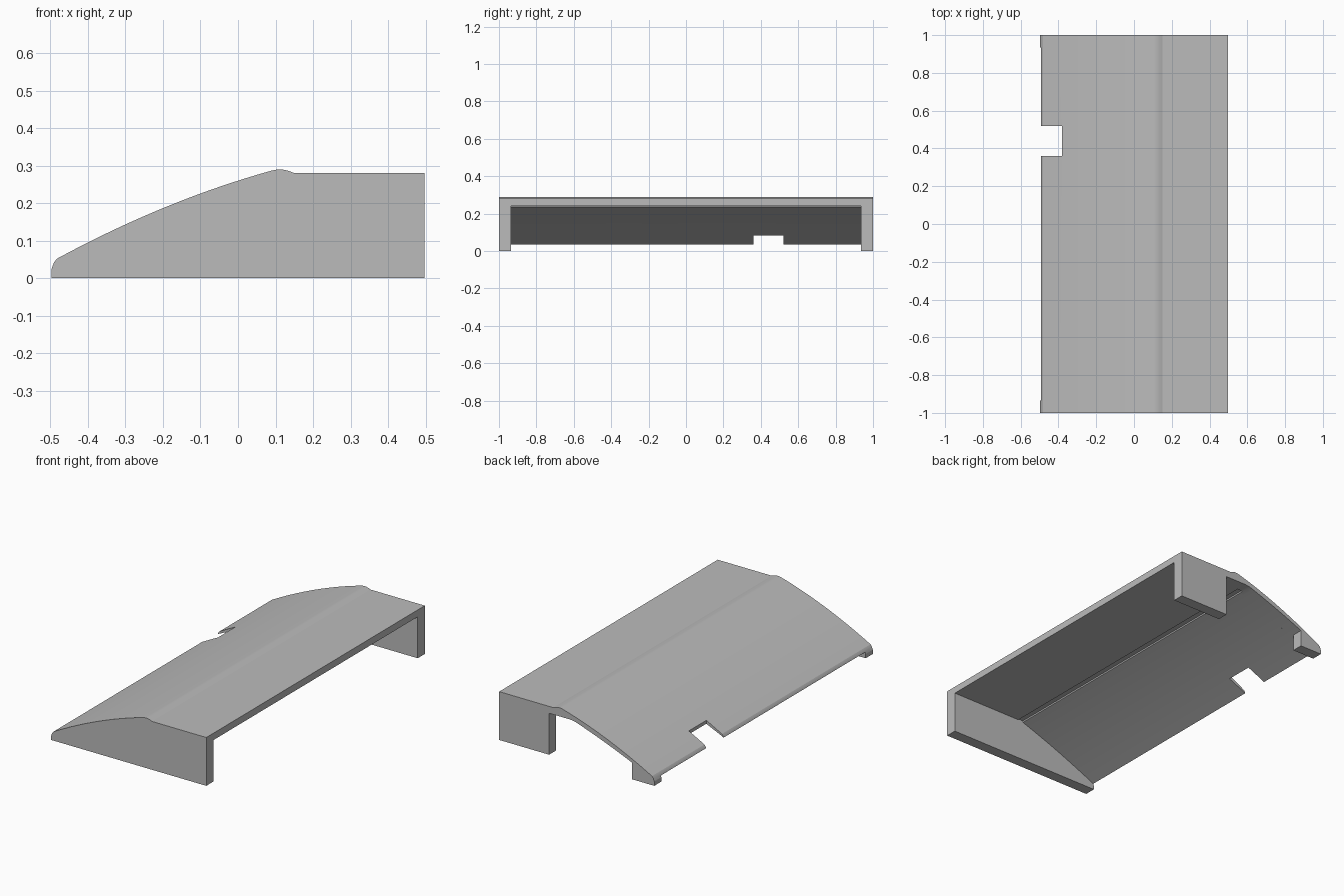
import bpy, bmesh, math

cube = bpy.data.objects.get("Cube")
if cube:
    bpy.data.objects.remove(cube, do_unlink=True)

HALF_W, HALF_L, WALL = 0.497, 1.0, 0.065
STEPS = 16

grey = bpy.data.materials.new("plain grey")
grey.use_nodes = True
grey.diffuse_color = (0.5, 0.5, 0.5, 1)
grey.node_tree.nodes["Principled BSDF"].inputs["Base Color"].default_value = (0.5, 0.5, 0.5, 1)


def outer(x):
    return 0.26 + 0.32 * x - 0.23 * x * x


def inner(x):
    return 0.232 + 0.337 * x - 0.13 * x * x


def arc(func, start, end):
    xs = [start + (end - start) * i / STEPS for i in range(STEPS + 1)]
    return [(x, func(x)) for x in xs]


def extrude_profile(name, profile, y0, y1):
    """Extrude an x-z outline along y into a closed solid."""
    bm = bmesh.new()
    face = bm.faces.new([bm.verts.new((x, y0, z)) for x, z in profile])
    result = bmesh.ops.extrude_face_region(bm, geom=[face])
    moved = [v for v in result["geom"] if isinstance(v, bmesh.types.BMVert)]
    bmesh.ops.translate(bm, verts=moved, vec=(0, y1 - y0, 0))
    bmesh.ops.recalc_face_normals(bm, faces=bm.faces)
    mesh = bpy.data.meshes.new(name)
    bm.to_mesh(mesh)
    bm.free()
    mesh.materials.append(grey)
    obj = bpy.data.objects.new(name, mesh)
    bpy.context.collection.objects.link(obj)
    return obj


def cut(target, cutter):
    cutter.hide_render = True
    mod = target.modifiers.new(cutter.name, 'BOOLEAN')
    mod.operation = 'DIFFERENCE'
    mod.solver = 'EXACT'
    mod.object = cutter
    bpy.context.view_layer.objects.active = target
    bpy.ops.object.modifier_apply(modifier=mod.name)
    bpy.data.objects.remove(cutter, do_unlink=True)


# Solid body: rounded lip, curved slope, small ridge, flat top
body = [(-HALF_W, 0), (-HALF_W, 0.025), (-0.49, 0.043)]
body += arc(outer, -0.482, 0.09)
body += [(0.1, 0.289), (0.11, 0.29), (0.122, 0.289), (0.135, 0.286), (0.15, 0.28)]
body += [(HALF_W, 0.28), (HALF_W, 0)]
cover = extrude_profile("curved_cover", body, -HALF_L, HALF_L)

# Hollow underside with a fine groove where the slope meets the flat
groove = [(0.012, 0.243), (0.036, 0.247), (0.042, 0.24)]
hollow = [(-0.6, -0.1), (-0.6, 0.033)] + arc(inner, -0.495, 0.01) + groove
hollow += [(0.6, 0.24), (0.6, -0.1)]
cut(cover, extrude_profile("hollow_cutter", hollow, WALL - HALF_L, HALF_L - WALL))

# Opening in the back wall
opening = [(-0.355, -0.1)] + arc(inner, -0.355, 0.01)
opening += [(0.042, 0.24), (0.177, 0.24), (0.177, -0.1)]
cut(cover, extrude_profile("opening_cutter", opening, HALF_L - WALL - 0.02, HALF_L + 0.1))

# Square notch in the low edge
notch = [(-0.6, -0.1), (-0.6, 0.4), (-0.382, 0.4), (-0.382, -0.1)]
cut(cover, extrude_profile("notch_cutter", notch, 0.36, 0.52))

# Smooth slope, crisp edges
bpy.ops.object.select_all(action='DESELECT')
cover.select_set(True)
bpy.context.view_layer.objects.active = cover
bpy.ops.object.shade_smooth_by_angle(angle=math.radians(20))
